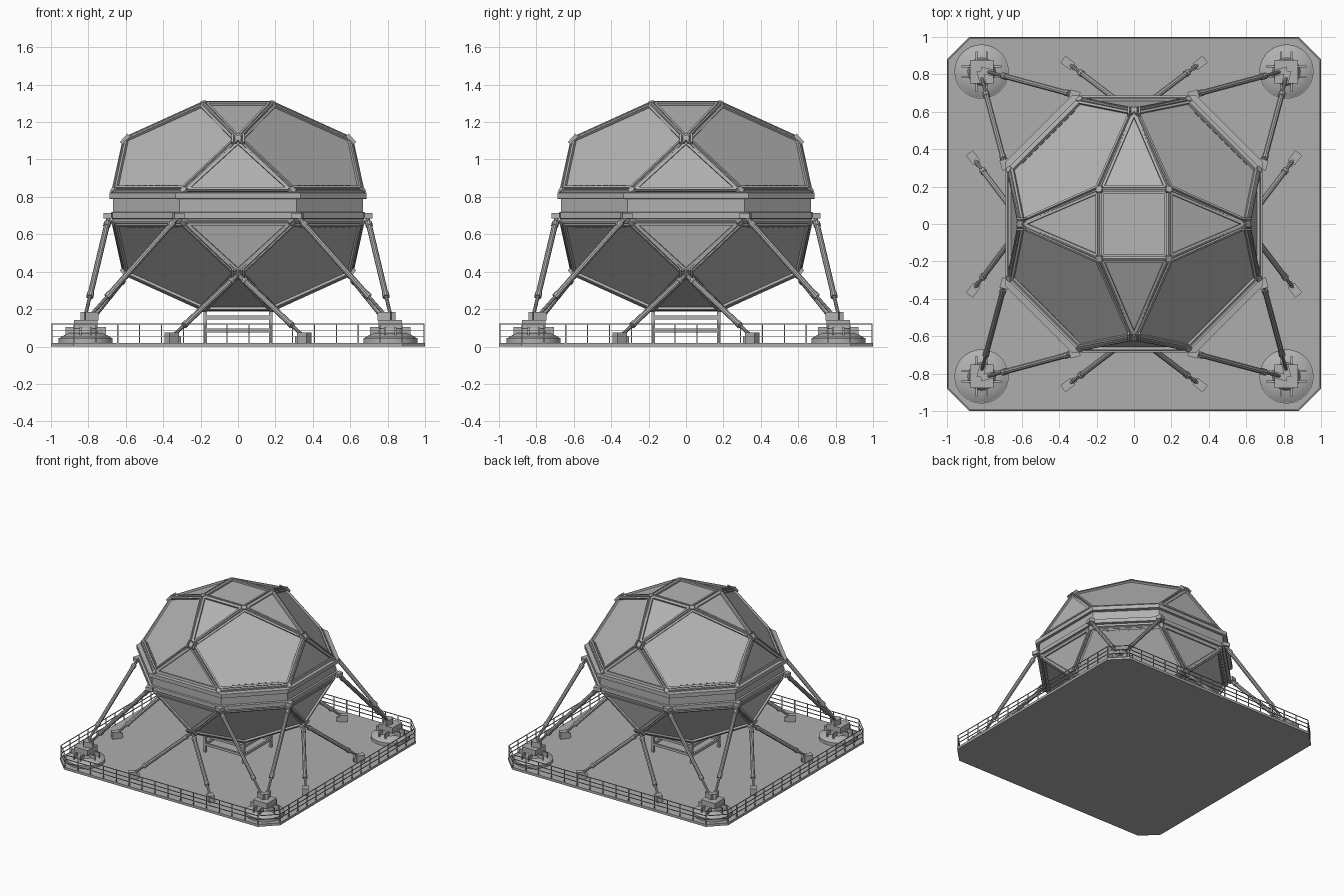
import bpy, bmesh, math
from mathutils import Vector, Matrix

if "Cube" in bpy.data.objects:
    bpy.data.objects.remove(bpy.data.objects["Cube"])

MID = 0.75  # the pod mirrors about this height


def grey(name, v):
    m = bpy.data.materials.new(name)
    m.diffuse_color = (v, v, v, 1)
    m.use_nodes = True
    m.node_tree.nodes["Principled BSDF"].inputs["Base Color"].default_value = m.diffuse_color
    return m


PANEL, METAL, DECK = grey("panel_grey", 0.46), grey("metal_grey", 0.44), grey("deck_grey", 0.42)


def finish(bm, name, mat=METAL, smooth=False):
    bmesh.ops.recalc_face_normals(bm, faces=bm.faces[:])
    me = bpy.data.meshes.new(name)
    bm.to_mesh(me)
    bm.free()
    me.materials.append(mat)
    ob = bpy.data.objects.new(name, me)
    bpy.context.collection.objects.link(ob)
    if smooth:
        bpy.ops.object.select_all(action='DESELECT')
        bpy.context.view_layer.objects.active = ob
        ob.select_set(True)
        bpy.ops.object.shade_smooth_by_angle(angle=math.radians(35))
    return ob


def frame_matrix(p, q, up):
    """Axes: z along p->q, y close to up, origin at the middle."""
    z = (q - p).normalized()
    x = Vector(up).cross(z)
    if x.length < 1e-4:
        x = Vector((1, 0, 0)).cross(z)
    x.normalize()
    m = Matrix((x, z.cross(x), z)).transposed().to_4x4()
    m.translation = (p + q) / 2
    return m


def bar(bm, p, q, w, h, up=(0, 0, 1)):
    p, q = Vector(p), Vector(q)
    m = frame_matrix(p, q, up) @ Matrix.Diagonal((w, h, (q - p).length, 1))
    bmesh.ops.create_cube(bm, size=1, matrix=m)


def rod(bm, p, q, r, r2=None, seg=10):
    p, q = Vector(p), Vector(q)
    bmesh.ops.create_cone(bm, cap_ends=True, segments=seg, radius1=r, radius2=r if r2 is None else r2,
                          depth=(q - p).length, matrix=frame_matrix(p, q, (0, 0, 1)))


def box(bm, c, size, turn=0):
    m = Matrix.Translation(c) @ Matrix.Rotation(turn, 4, 'Z') @ Matrix.Diagonal((*size, 1))
    bmesh.ops.create_cube(bm, size=1, matrix=m)


def octagon(a, b, z):
    q = [(a, -b), (a, b), (b, a), (-b, a), (-a, b), (-a, -b), (-b, -a), (b, -a)]
    return [Vector((x, y, z)) for x, y in q]


def loft(name, rings, mat):
    bm = bmesh.new()
    rows = [[bm.verts.new(v) for v in r] for r in rings]
    n = len(rows[0])
    for lo, hi in zip(rows, rows[1:]):
        for i in range(n):
            bm.faces.new((lo[i], lo[(i + 1) % n], hi[(i + 1) % n], hi[i]))
    bm.faces.new(rows[0][::-1])
    bm.faces.new(rows[-1])
    return finish(bm, name, mat)


# Pod faces: square cap, then triangle / triangle / pentagon repeated round
def pod_faces():
    R = [Matrix.Rotation(i * math.pi / 2, 3, 'Z') for i in range(4)]
    cap = [r @ Vector((0.185, 0.185, 1.301)) for r in R]
    apex = [r @ Vector((0.605, 0, 1.11)) for r in R]
    lo = [r @ Vector((0.665, -0.29, 0.835)) for r in R]
    hi = [r @ Vector((0.665, 0.29, 0.835)) for r in R]
    faces = [cap]
    for i in range(4):
        j = (i + 1) % 4
        faces += [[cap[i], cap[i - 1], apex[i]], [lo[i], hi[i], apex[i]],
                  [hi[i], lo[j], apex[j], cap[i], apex[i]]]
    return faces


def build_half(name, flip):
    """Shell panels with raised double frames, edge rods and joints."""
    turn = (lambda v: Vector((v.x, v.y, 2 * MID - v.z))) if flip else (lambda v: v.copy())
    bm = bmesh.new()
    for f in pod_faces():
        bm.faces.new([bm.verts.new(turn(v)) for v in f])
    bmesh.ops.remove_doubles(bm, verts=bm.verts[:], dist=1e-4)
    bmesh.ops.recalc_face_normals(bm, faces=bm.faces[:])
    edges = [(e.verts[0].co.copy(), e.verts[1].co.copy()) for e in bm.edges]
    nodes = [(v.co.copy(), v.normal.copy()) for v in bm.verts]
    panels = bm.faces[:]
    bmesh.ops.inset_individual(bm, faces=panels, thickness=0.022)
    trim = bmesh.new()
    for f in panels:
        pts, n = [v.co.copy() for v in f.verts], f.normal.copy()
        for a, b in zip(pts, pts[1:] + pts[:1]):
            bar(trim, a, b, 0.014, 0.022, n)
            # row of thin tabs along each pentagon's waist edge
            if len(pts) == 5 and abs(a.z - b.z) < 0.01 and abs(a.z - MID) < 0.14:
                c = sum(pts, Vector()) / 5
                inn = (c - (a + b) / 2).normalized() * 0.016
                for k in range(9):
                    s = a.lerp(b, 0.1 + k * 0.09) + inn
                    bar(trim, s, s + (b - a) * 0.06, 0.004, 0.004, n)
    for p, q in edges:
        rod(trim, p, q, 0.008, seg=6)
    finish(trim, name + "_frame")
    joints = bmesh.new()
    for p, n in nodes:
        rod(joints, p - n * 0.02, p + n * 0.009, 0.022, 0.018, 8)
        if abs(p.x) < 0.01 or abs(p.y) < 0.01:  # ribbed clamp lying along the slope
            side = n.cross(Vector((0, 0, 1))).normalized()
            rise = side.cross(n).normalized()
            for k in (-1.5, -0.5, 0.5, 1.5):
                s = p + side * k * 0.02 - n * 0.002
                bar(joints, s - rise * 0.03, s + rise * 0.03, 0.01, 0.022, n)
    finish(joints, name + "_joints")
    # sink the panels slightly behind their frames
    bmesh.ops.inset_individual(bm, faces=panels, thickness=0.006, depth=-0.004)
    finish(bm, name + "_panels", PANEL)


build_half("upper_pod", False)
build_half("lower_pod", True)

# Stepped waist band
profile = [(0.665, 0.665), (0.665, 0.682), (0.68, 0.684), (0.68, 0.717), (0.668, 0.72),
           (0.668, 0.788), (0.688, 0.79), (0.688, 0.822), (0.665, 0.826), (0.665, 0.835)]
loft("waist_band", [octagon(a, a - 0.355, z) for a, z in profile], METAL)

# Platform with cut corners
loft("platform", [octagon(1, 0.88, 0), octagon(1, 0.88, 0.02)], DECK)

# Railing
bm = bmesh.new()
corners = octagon(0.994, 0.877, 0)
for a, b in zip(corners, corners[1:] + corners[:1]):
    for z in (0.055, 0.087, 0.121):
        up = Vector((0, 0, z))
        bar(bm, a + up, b + up, 0.005, 0.005)
    n = max(1, round((b - a).length / 0.117))
    for i in range(n):
        p = a.lerp(b, i / n)
        bar(bm, p + Vector((0, 0, 0.02)), p + Vector((0, 0, 0.123)), 0.006, 0.006, (0, 1, 0))
finish(bm, "railing")


def strut(bm, top, foot, thin):
    """Telescopic strut: collars at the ends, thick tube, thinner piston."""
    at = lambda t: top.lerp(foot, t)
    rod(bm, at(0), at(0.07), 0.012)
    rod(bm, at(0.06), at(0.10), 0.019)
    rod(bm, at(0.10), at(thin), 0.0155)
    rod(bm, at(thin - 0.02), at(thin + 0.02), 0.019)
    rod(bm, at(thin), at(1), 0.0095)


legs, braces, pads, feet, clamps = (bmesh.new() for _ in range(5))
for sx in (-1, 1):
    for sy in (-1, 1):
        c = Vector((sx * 0.815, sy * 0.815, 0))
        # Round landing pad with shoulder, block and radial fins
        for z0, z1, r0, r1 in ((0.02, 0.045, 0.145, 0.145), (0.045, 0.072, 0.14, 0.095),
                               (0.07, 0.10, 0.075, 0.065)):
            rod(pads, c + Vector((0, 0, z0)), c + Vector((0, 0, z1)), r0, r1, 32)
        box(pads, c + Vector((0, 0, 0.12)), (0.125, 0.125, 0.045))
        for k in range(4):
            rot = Matrix.Rotation(k * math.pi / 2, 3, 'Z')
            for o in (-0.028, 0.028):
                box(pads, c + rot @ Vector((0.083, o, 0.078)), (0.05, 0.01, 0.05), k * math.pi / 2)
        # Two main legs to each pad, two braces off the side joints
        for swap in (False, True):
            pick = (lambda a, b, z: Vector((sx * b, sy * a, z))) if swap else \
                   (lambda a, b, z: Vector((sx * a, sy * b, z)))
            top, foot = pick(0.318, 0.69, 0.695), pick(0.785, 0.815, 0.17)
            strut(legs, top, foot, 0.8)
            d = foot - top
            yaw = math.atan2(d.y, d.x)
            box(clamps, top + Vector((0, 0, 0.005)), (0.055, 0.045, 0.03), yaw)
            box(pads, foot - Vector((0, 0, 0.008)), (0.07, 0.035, 0.045), yaw)
            a, f = pick(0.01, 0.60, 0.375), pick(0.35, 0.858, 0.055)
            strut(braces, a, f, 0.8)
            d = f - a
            flat = Vector((d.x, d.y, 0)).normalized()
            yaw = math.atan2(d.y, d.x)
            box(feet, f + flat * 0.005 - Vector((0, 0, 0.008)), (0.065, 0.045, 0.055), yaw)
            box(feet, f - flat * 0.03 - Vector((0, 0, 0.018)), (0.03, 0.03, 0.035), yaw)
finish(legs, "main_legs", smooth=True)
finish(braces, "lower_braces", smooth=True)
finish(pads, "landing_pads", smooth=True)
finish(feet, "brace_feet")
finish(clamps, "leg_clamps")

# Open stand beneath the pod
bm = bmesh.new()
for k in range(4):
    rot = Matrix.Rotation(k * math.pi / 2, 3, 'Z')
    bar(bm, rot @ Vector((0.175, 0.175, 0.02)), rot @ Vector((0.175, 0.175, 0.19)), 0.018, 0.018, (0, 1, 0))
    for z in (0.085, 0.155):
        bar(bm, rot @ Vector((0.175, -0.18, z)), rot @ Vector((0.175, 0.18, z)), 0.016, 0.02)
finish(bm, "under_stand")
